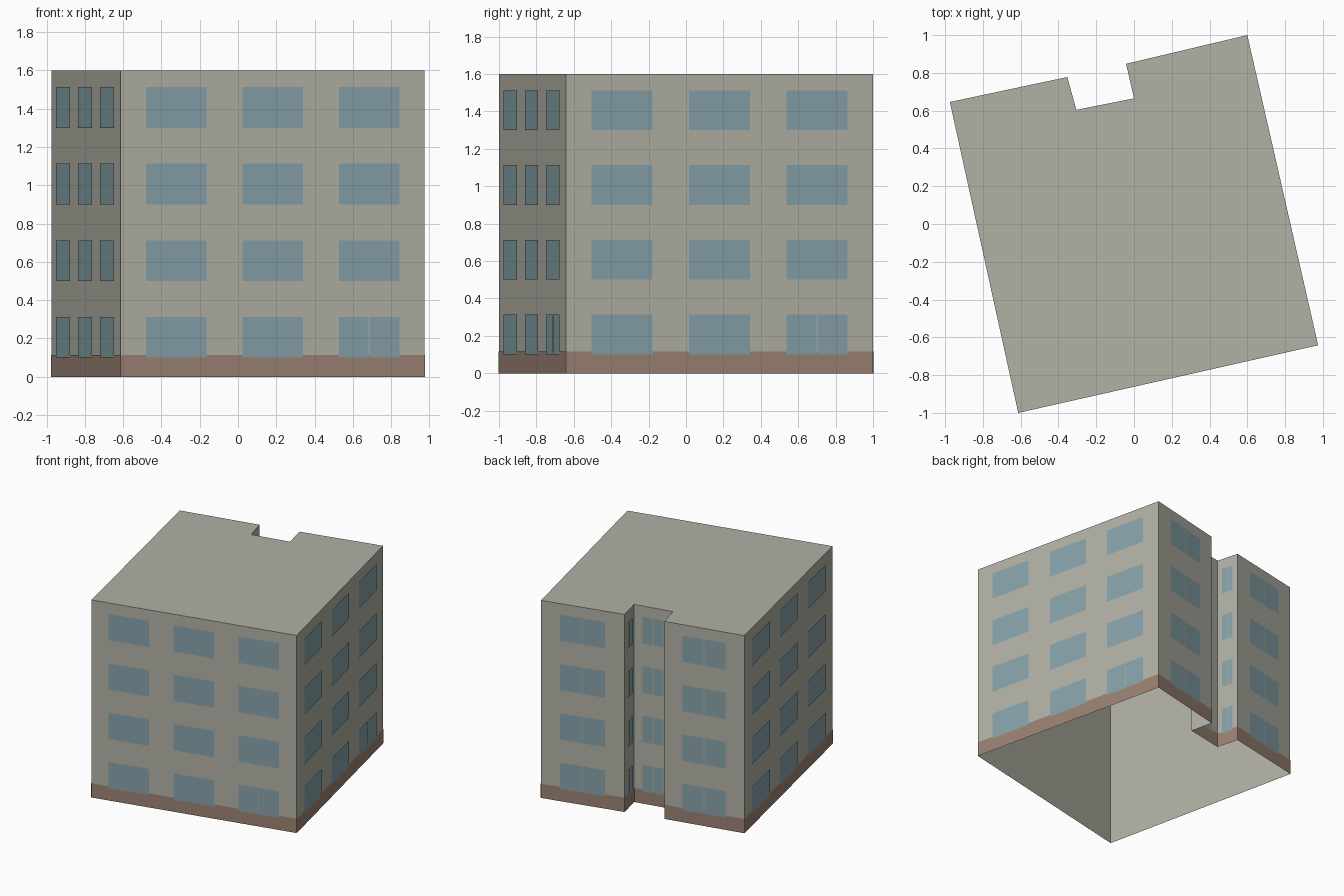
import bpy
import bmesh
from mathutils import Vector

cube = bpy.data.objects.get("Cube")
if cube:
    bpy.data.objects.remove(cube, do_unlink=True)

HEIGHT, PLINTH_TOP = 1.6, 0.115
FLOORS, FLOOR_PITCH, SILL, HEAD = 4, 0.4, 0.1, 0.313

# Footprint corners, counter-clockwise from the front corner
front, east, north, west = (-0.613, -1), (0.975, -0.642), (0.6, 1), (-0.975, 0.646)
notch = [(-0.042, 0.848), (0, 0.665), (-0.305, 0.604), (-0.353, 0.778)]
footprint = [Vector((x, y, 0)) for x, y in [front, east, north, *notch, west]]
walls = list(zip(footprint, footprint[1:] + footprint[:1]))


def make_material(name, rgb):
    linear = [((c / 255 + 0.055) / 1.055) ** 2.4 for c in rgb] + [1]
    mat = bpy.data.materials.new(name)
    mat.use_nodes = True
    mat.diffuse_color = linear
    bsdf = mat.node_tree.nodes["Principled BSDF"]
    bsdf.inputs["Base Color"].default_value = linear
    bsdf.inputs["Roughness"].default_value = 0.8
    return mat


def make_object(name, bm, mat):
    mesh = bpy.data.meshes.new(name)
    bm.to_mesh(mesh)
    bm.free()
    mesh.materials.append(mat)
    obj = bpy.data.objects.new(name, mesh)
    bpy.context.collection.objects.link(obj)
    return obj


def add_panel(bm, wall, u0, u1, z0, z1, offset=0.0):
    """Upright quad on a wall, from fraction u0 to u1 of its length."""
    a, b = wall
    along = b - a
    shift = Vector((along.y, -along.x, 0)).normalized() * offset
    corners = [(u0, z0), (u1, z0), (u1, z1), (u0, z1)]
    bm.faces.new([bm.verts.new(a + along * u + shift + Vector((0, 0, z)))
                  for u, z in corners])


def add_window(bm, wall, u0, u1, floor, split):
    """One window, or a pair of panes with a thin gap between them."""
    z0, z1 = SILL + floor * FLOOR_PITCH, HEAD + floor * FLOOR_PITCH
    if split:
        mid = (u0 + u1) / 2
        gap = 0.003 / (wall[1] - wall[0]).length
        add_panel(bm, wall, u0, mid - gap, z0, z1, 0.005)
        add_panel(bm, wall, mid + gap, u1, z0, z1, 0.005)
    else:
        add_panel(bm, wall, u0, u1, z0, z1, 0.005)


wall_grey = make_material("wall_grey", (178, 177, 166))
plinth_brown = make_material("plinth_brown", (155, 129, 115))
window_blue = make_material("window_blue", (135, 162, 169))

# Walls and flat roof, open underneath
bm = bmesh.new()
for wall in walls:
    add_panel(bm, wall, 0, 1, 0, HEIGHT)
bm.faces.new([bm.verts.new(p + Vector((0, 0, HEIGHT))) for p in footprint])
bmesh.ops.remove_doubles(bm, verts=bm.verts, dist=0.0001)
make_object("walls_and_roof", bm, wall_grey)

# Painted band around the foot of the walls
bm = bmesh.new()
for wall in walls:
    add_panel(bm, wall, 0, 1, 0, PLINTH_TOP, 0.0025)
make_object("plinth", bm, plinth_brown)

# Windows: three per floor on the long walls, one pair of panes on the short ones
bm = bmesh.new()
for index, wall in enumerate(walls):
    long_wall = (wall[1] - wall[0]).length > 1
    for floor in range(FLOORS):
        if long_wall:
            for column in range(3):
                u = 0.083 + column * 0.317
                split = floor == 0 and column == 2 and index < 2
                add_window(bm, wall, u, u + 0.199, floor, split)
        else:
            add_window(bm, wall, 0.228, 0.768, floor, True)
make_object("windows", bm, window_blue)
